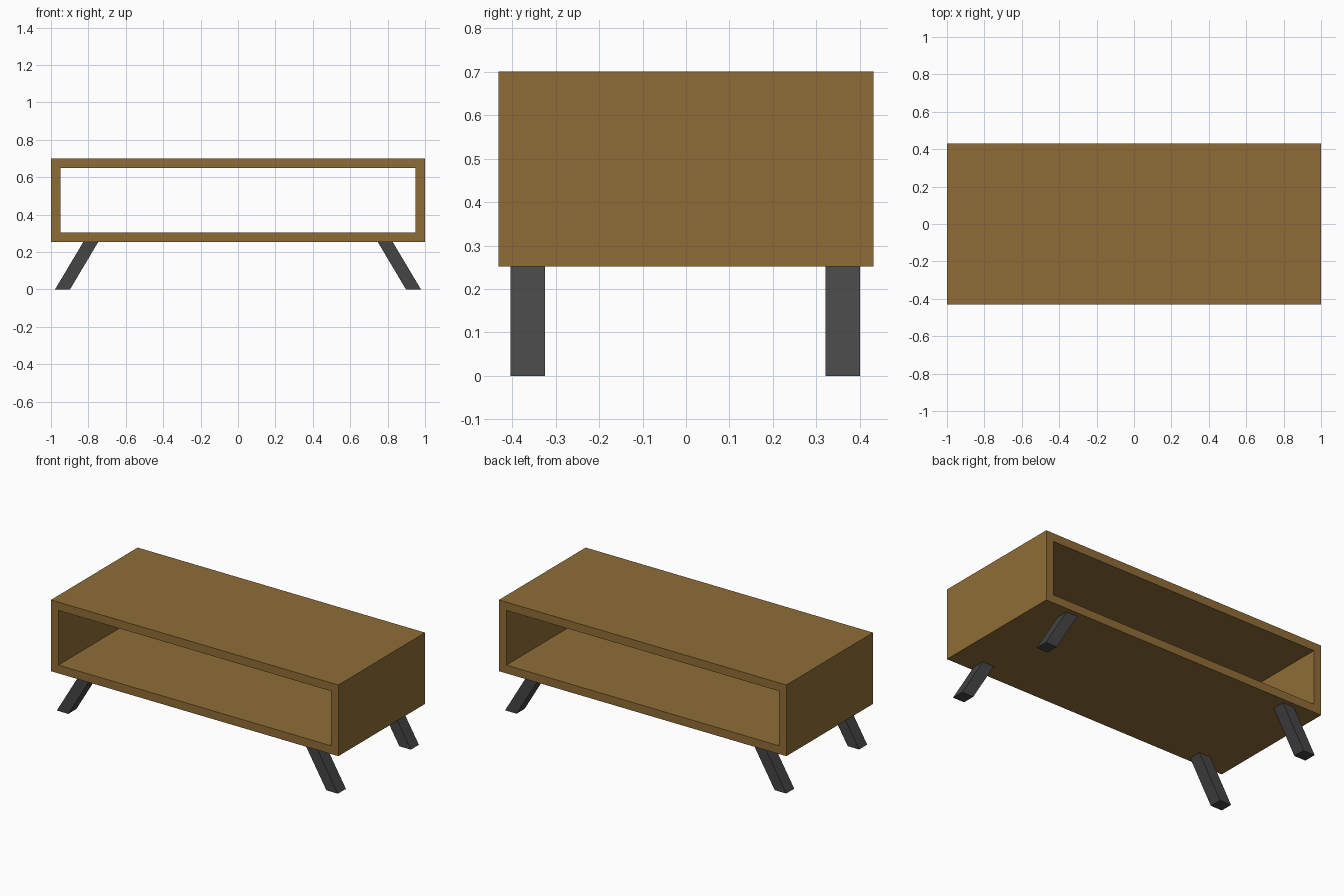
import bpy

if "Cube" in bpy.data.objects:
    bpy.data.objects.remove(bpy.data.objects["Cube"])

def material(name, rgb):
    m = bpy.data.materials.new(name)
    m.diffuse_color = (*rgb, 1)
    m.use_nodes = True
    m.node_tree.nodes["Principled BSDF"].inputs["Base Color"].default_value = m.diffuse_color
    return m

wood = material("brown wood", (0.275, 0.152, 0.038))
dark = material("dark grey", (0.06, 0.06, 0.06))

def make(name, verts, faces, mat):
    me = bpy.data.meshes.new(name)
    me.from_pydata(verts, [], faces)
    me.materials.append(mat)
    ob = bpy.data.objects.new(name, me)
    bpy.context.collection.objects.link(ob)
    return ob

HALF_X, HALF_Y, Z0, Z1, WALL = 1.0, 0.431, 0.252, 0.70, 0.052

# Cabinet: rectangular tube, open at front and back
def ring(inset, y):
    x, a, b = HALF_X - inset, Z0 + inset, Z1 - inset
    return [(-x, y, a), (x, y, a), (x, y, b), (-x, y, b)]

verts = ring(0, -HALF_Y) + ring(WALL, -HALF_Y) + ring(0, HALF_Y) + ring(WALL, HALF_Y)
faces = []
for i in range(4):
    j = (i + 1) % 4
    faces += [(i, j, j + 4, i + 4),             # front rim
              (j + 8, i + 8, i + 12, j + 12),   # back rim
              (j, i, i + 8, j + 8),             # outer wall
              (i + 4, j + 4, j + 12, i + 12)]   # inner wall
make("cabinet_shell", verts, faces, wood)

# Legs: square section, splayed outwards to the sides
def leg(name, side, y):
    w = 0.04
    verts = [(side * cx + dx * w, y + dy * w, z)
             for cx, z in ((0.938, 0), (0.788, Z0))
             for dx, dy in ((-1, -1), (1, -1), (1, 1), (-1, 1))]
    faces = [(3, 2, 1, 0), (4, 5, 6, 7)]
    faces += [(i, (i + 1) % 4, (i + 1) % 4 + 4, i + 4) for i in range(4)]
    make(name, verts, faces, dark)

for side, sname in ((-1, "left"), (1, "right")):
    for y, yname in ((-0.364, "front"), (0.361, "back")):
        leg(f"{yname}_{sname}_leg", side, y)
